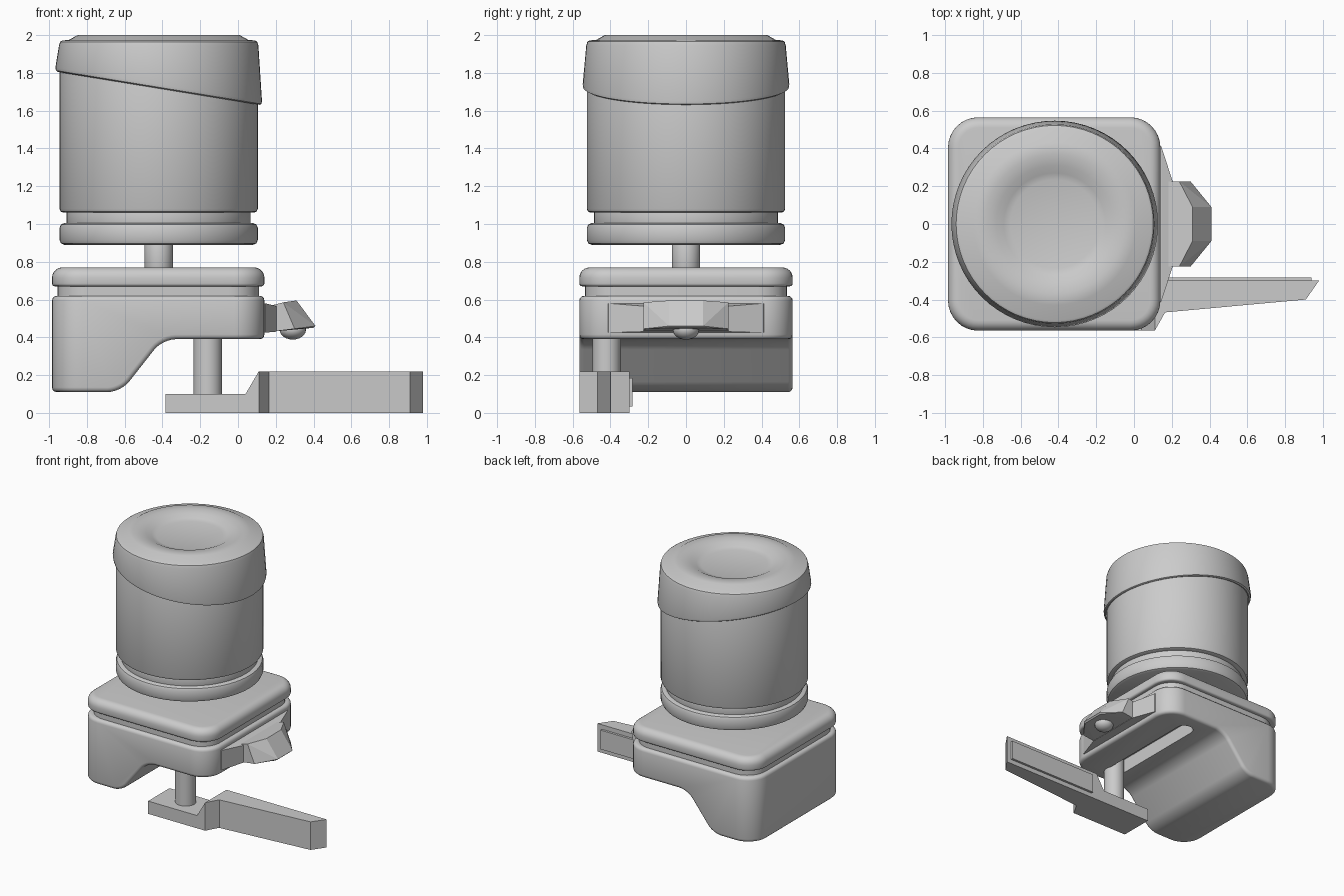
import bpy, bmesh, math

if "Cube" in bpy.data.objects:
    bpy.data.objects.remove(bpy.data.objects["Cube"], do_unlink=True)

GREY = (0.6, 0.6, 0.6, 1)
mat = bpy.data.materials.new("plain grey")
mat.use_nodes = True
mat.diffuse_color = GREY
mat.node_tree.nodes["Principled BSDF"].inputs["Base Color"].default_value = GREY

AXIS = -0.42          # centre line of the canister
BACK, FRONT = -0.985, 0.14   # ends of the housing in x
HALF = 0.565          # half width of the housing


def finish(name, bm, smooth=True):
    bmesh.ops.recalc_face_normals(bm, faces=bm.faces)
    mesh = bpy.data.meshes.new(name)
    bm.to_mesh(mesh)
    bm.free()
    mesh.materials.append(mat)
    for p in mesh.polygons:
        p.use_smooth = smooth
    if smooth:
        mesh.set_sharp_from_angle(angle=math.radians(35))
    ob = bpy.data.objects.new(name, mesh)
    bpy.context.collection.objects.link(ob)
    return ob


def lathe(name, profile, x=AXIS, y=0.0, steps=64, adjust=None):
    """Spin (radius, height) points about a vertical axis."""
    bm = bmesh.new()
    verts = [bm.verts.new((r, 0, z)) for r, z in profile]
    edges = [bm.edges.new(pair) for pair in zip(verts, verts[1:])]
    bmesh.ops.spin(bm, geom=verts + edges, cent=(0, 0, 0), axis=(0, 0, 1),
                   angle=math.tau, steps=steps, use_duplicate=False)
    bmesh.ops.remove_doubles(bm, verts=bm.verts, dist=1e-4)
    for v in bm.verts:
        if adjust:
            adjust(v)
        v.co.x += x
        v.co.y += y
    return finish(name, bm)


def prism(points, lift, direction):
    """Extrude a flat outline; lift maps 2D points to 3D."""
    bm = bmesh.new()
    face = bm.faces.new([bm.verts.new(lift(*p)) for p in points])
    out = bmesh.ops.extrude_face_region(bm, geom=[face], use_keep_orig=True)
    moved = [g for g in out["geom"] if isinstance(g, bmesh.types.BMVert)]
    bmesh.ops.translate(bm, verts=moved, vec=direction)
    bmesh.ops.recalc_face_normals(bm, faces=bm.faces)
    return bm


def round_edges(bm, width, rule, segments=6):
    edges = [e for e in bm.edges if rule(e)]
    bmesh.ops.bevel(bm, geom=edges, offset=width, segments=segments,
                    affect='EDGES', profile=0.5, clamp_overlap=True)


def upright(e):
    a, b = (v.co for v in e.verts)
    return abs(a.x - b.x) + abs(a.y - b.y) < 1e-4


def level(z):
    return lambda e: all(abs(v.co.z - z) < 1e-4 for v in e.verts)


def slab(name, inset, low, high, top_round, low_round):
    x0, x1, h = BACK + inset, FRONT - inset, HALF - inset
    bm = prism([(x0, -h), (x1, -h), (x1, h), (x0, h)],
               lambda x, y: (x, y, low), (0, 0, high - low))
    round_edges(bm, 0.16, upright, 8)
    if top_round:
        round_edges(bm, top_round, level(high))
        round_edges(bm, low_round, level(low), 3)
    return finish(name, bm)


def hull(name, points):
    """Mirrored convex solid from points on the +y side."""
    bm = bmesh.new()
    for x, y, z in points:
        for side in (1, -1):
            bm.verts.new((x, y * side, z))
    bmesh.ops.convex_hull(bm, input=bm.verts)
    return finish(name, bm, False)


# Canister: lower ring, neck, body and connecting shaft
def drum(name, r, low, high, rnd):
    lathe(name, [(0, low), (r - rnd, low), (r - rnd * 0.3, low + rnd * 0.3),
                 (r, low + rnd), (r, high - rnd), (r - rnd * 0.3, high - rnd * 0.3),
                 (r - rnd, high), (0, high)])


drum("canister_ring", 0.525, 0.89, 1.005, 0.025)
drum("canister_neck", 0.487, 0.98, 1.08, 0.005)
drum("canister_body", 0.525, 1.06, 1.95, 0.02)
drum("canister_shaft", 0.075, 0.74, 0.91, 0.002)


# Cap with a slanted lower rim and a dished top
def slant(v):
    if v.co.z < 1.8:
        v.co.z -= 0.163 * v.co.x


lathe("canister_cap",
      [(0.515, 1.723), (0.533, 1.718), (0.544, 1.724), (0.547, 1.74),
       (0.528, 1.945), (0.522, 1.965), (0.51, 1.972), (0.475, 1.975),
       (0.43, 2.0), (0.37, 2.0), (0.31, 1.99), (0.27, 1.97), (0.235, 1.96),
       (0, 1.96)], adjust=slant)

# Housing lid and the recessed seam under it
slab("housing_lid", 0, 0.67, 0.77, 0.055, 0.015)
slab("housing_seam", 0.03, 0.6, 0.69, 0, 0)

# Clamp housing: side profile with rounded bends, corners and rims
outline = [(BACK, 0.62), (BACK, 0.11), (-0.62, 0.11), (-0.4, 0.39),
           (FRONT, 0.39), (FRONT, 0.62)]
bm = prism(outline, lambda x, z: (x, -HALF, z), (0, 2 * HALF, 0))


def bend(e):
    a, b = (v.co for v in e.verts)
    return abs(a.y - b.y) > 1 and -0.7 < a.x < -0.3


round_edges(bm, 0.07, bend)
round_edges(bm, 0.16, upright, 8)
rim = [e for e in bm.edges if len(e.link_faces) == 2
       and e.calc_face_angle(0) > math.radians(50)]
bmesh.ops.bevel(bm, geom=rim, offset=0.025, segments=3, affect='EDGES',
                profile=0.5, clamp_overlap=True)
housing = finish("clamp_housing", bm)

# Guide slot under the jaw
ends = [(-0.16 + 0.065 * math.cos(a), s * (0.39 + 0.065 * math.sin(a)))
        for s in (1, -1)
        for a in [math.pi * i / 10 for i in (range(11) if s > 0 else range(10, -1, -1))]]
cutter = finish("slot_cutter", prism(ends, lambda x, y: (x, y, 0.3), (0, 0, 0.2)), False)
cutter.hide_render = True
cutter.hide_set(True)
cut = housing.modifiers.new("slot", 'BOOLEAN')
cut.operation = 'DIFFERENCE'
cut.solver = 'EXACT'
cut.object = cutter

# Clamp screw
lathe("clamp_screw", [(0, 0.05), (0.075, 0.05), (0.075, 0.52), (0, 0.52)],
      x=-0.16, y=-0.42, steps=32)

# Lever: foot with a ramp, tapered arm, raised panel on the back
foot = [(-0.385, 0), (0.11, 0), (0.11, 0.22), (0.04, 0.1), (-0.385, 0.1)]
finish("lever_foot", prism(foot, lambda x, z: (x, -0.565, z), (0, 0.265, 0)), False)
arm = [(0.11, -0.565), (0.165, -0.468), (0.91, -0.4), (0.98, -0.3), (0.11, -0.3)]
finish("lever_arm", prism(arm, lambda x, y: (x, y, 0), (0, 0, 0.22)), False)
panel = [(0.16, 0.035), (0.94, 0.035), (0.94, 0.185), (0.16, 0.185)]
finish("lever_panel", prism(panel, lambda x, z: (x, -0.31, z), (0, 0.028, 0)), False)

# Latch: flared mount, faceted thumb grip and a button below it
hull("latch_mount", [(0.12, 0.42, 0.425), (0.12, 0.42, 0.58), (0.145, 0.41, 0.425),
                     (0.145, 0.41, 0.58), (0.205, 0.225, 0.43), (0.205, 0.225, 0.565)])
hull("latch_grip", [(0.18, 0.225, 0.43), (0.18, 0.225, 0.57), (0.24, 0.225, 0.585),
                    (0.3, 0.225, 0.445), (0.31, 0.09, 0.595), (0.41, 0.09, 0.46),
                    (0.4, 0.09, 0.45)])
arc = [math.radians(a) for a in range(-90, 91, 15)]
lathe("latch_button", [(0.07 * max(math.cos(a), 0), 0.44 + 0.052 * math.sin(a))
                       for a in arc], x=0.29, steps=24)
